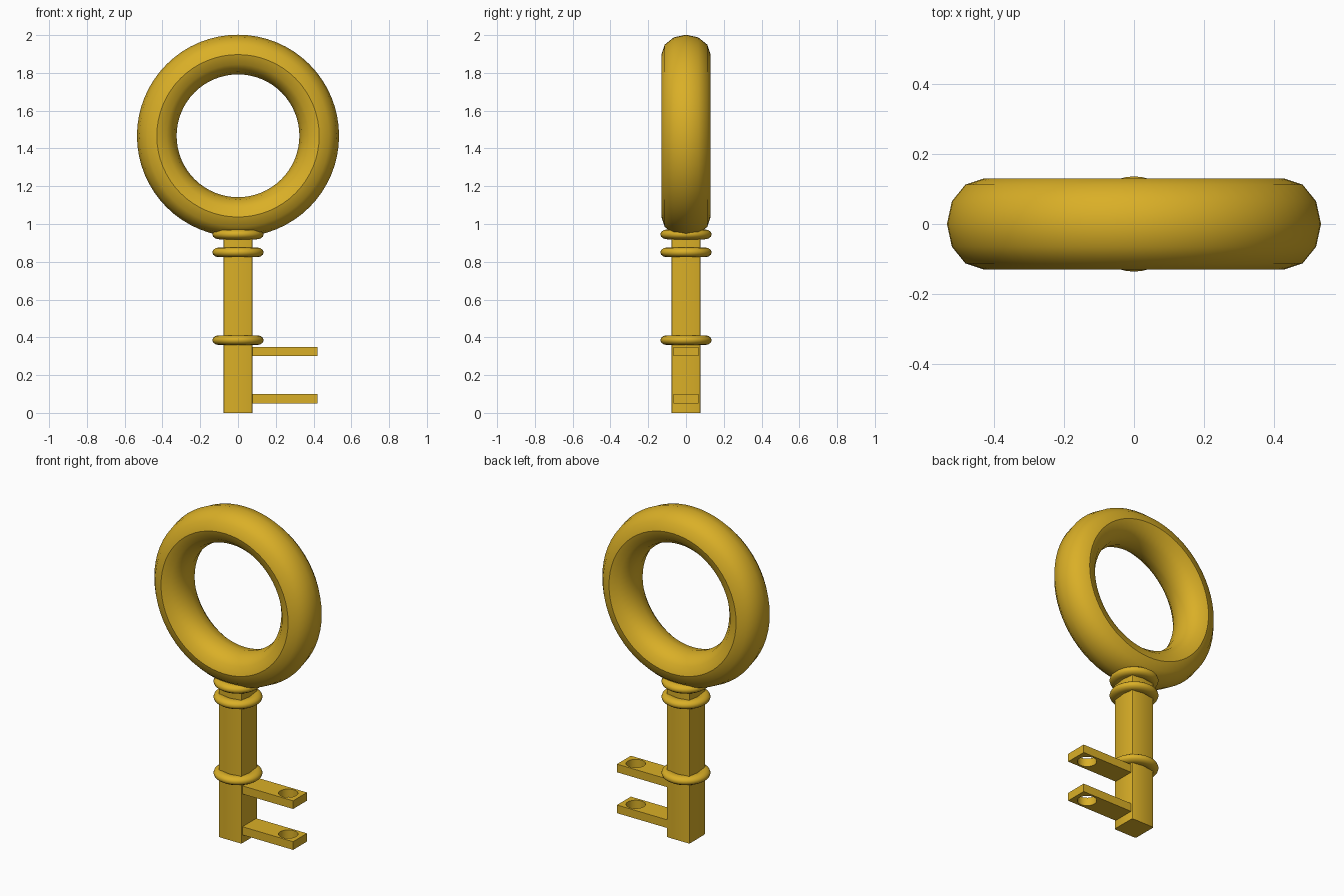
import bpy, bmesh
from math import sin, cos, pi, radians

old = bpy.data.objects.get("Cube")
if old:
    bpy.data.objects.remove(old, do_unlink=True)

gold = bpy.data.materials.new("gold")
gold.use_nodes = True
colour = (0.70, 0.43, 0.02, 1)
gold.diffuse_color = colour
gold.node_tree.nodes["Principled BSDF"].inputs["Base Color"].default_value = colour


def finish(name, bm, smooth_angle=None):
    bmesh.ops.recalc_face_normals(bm, faces=bm.faces)
    mesh = bpy.data.meshes.new(name)
    bm.to_mesh(mesh)
    bm.free()
    mesh.materials.append(gold)
    obj = bpy.data.objects.new(name, mesh)
    bpy.context.collection.objects.link(obj)
    if smooth_angle:
        bpy.ops.object.select_all(action='DESELECT')
        obj.select_set(True)
        bpy.context.view_layer.objects.active = obj
        bpy.ops.object.shade_smooth_by_angle(angle=radians(smooth_angle))
    return obj


def ring(name, z, radius, radial, axial, segments, sides, upright=False, angle=35):
    """Torus with an elliptical section, lying flat or standing upright."""
    bm = bmesh.new()
    loops = []
    for i in range(segments):
        a = 2 * pi * i / segments
        loop = []
        for j in range(sides):
            b = 2 * pi * j / sides
            r, h = radius + radial * cos(b), axial * sin(b)
            x, y = r * cos(a), r * sin(a)
            loop.append(bm.verts.new((x, h, z + y) if upright else (x, y, z + h)))
        loops.append(loop)
    for i in range(segments):
        p, q = loops[i], loops[(i + 1) % segments]
        for j in range(sides):
            k = (j + 1) % sides
            bm.faces.new((p[j], q[j], q[k], p[k]))
    return finish(name, bm, angle)


def box(name, x0, x1, half_y, z0, z1):
    bm = bmesh.new()
    bmesh.ops.create_cube(bm, size=1)
    for v in bm.verts:
        v.co = ((x0 + x1) / 2 + v.co.x * (x1 - x0), v.co.y * 2 * half_y,
                (z0 + z1) / 2 + v.co.z * (z1 - z0))
    return bm


# Bow: the large upright ring
ring("bow_ring", 1.467, 0.43, 0.105, 0.13, 64, 12, upright=True)

# Square shaft with softened vertical corners
bm = box("shaft", -0.077, 0.077, 0.077, 0, 1.0)
corners = [e for e in bm.edges if abs(e.verts[0].co.z - e.verts[1].co.z) > 0.5]
bmesh.ops.bevel(bm, geom=corners, offset=0.008, segments=2, profile=0.5, affect='EDGES')
finish("shaft", bm, 35)

# Collars around the shaft
for label, z in (("lower", 0.385), ("middle", 0.85), ("upper", 0.945)):
    ring(label + "_collar", z, 0.1, 0.036, 0.026, 40, 12, angle=60)

# Bit: two flat teeth, each pierced by a round hole
for label, z in (("lower", 0.05), ("upper", 0.3)):
    tooth = finish(label + "_tooth", box("tooth", 0.06, 0.42, 0.067, z, z + 0.05))
    bm = bmesh.new()
    bmesh.ops.create_cone(bm, cap_ends=True, segments=32, radius1=0.054,
                          radius2=0.054, depth=0.2)
    bmesh.ops.translate(bm, verts=bm.verts, vec=(0.34, 0, z + 0.025))
    cutter = finish(label + "_hole_cutter", bm)
    cutter.hide_render = True
    cut = tooth.modifiers.new("hole", 'BOOLEAN')
    cut.operation = 'DIFFERENCE'
    cut.solver = 'EXACT'
    cut.object = cutter
    bpy.ops.object.select_all(action='DESELECT')
    tooth.select_set(True)
    bpy.context.view_layer.objects.active = tooth
    bpy.ops.object.modifier_apply(modifier=cut.name)
    bpy.data.objects.remove(cutter, do_unlink=True)
    bpy.ops.object.shade_smooth_by_angle(angle=radians(30))
